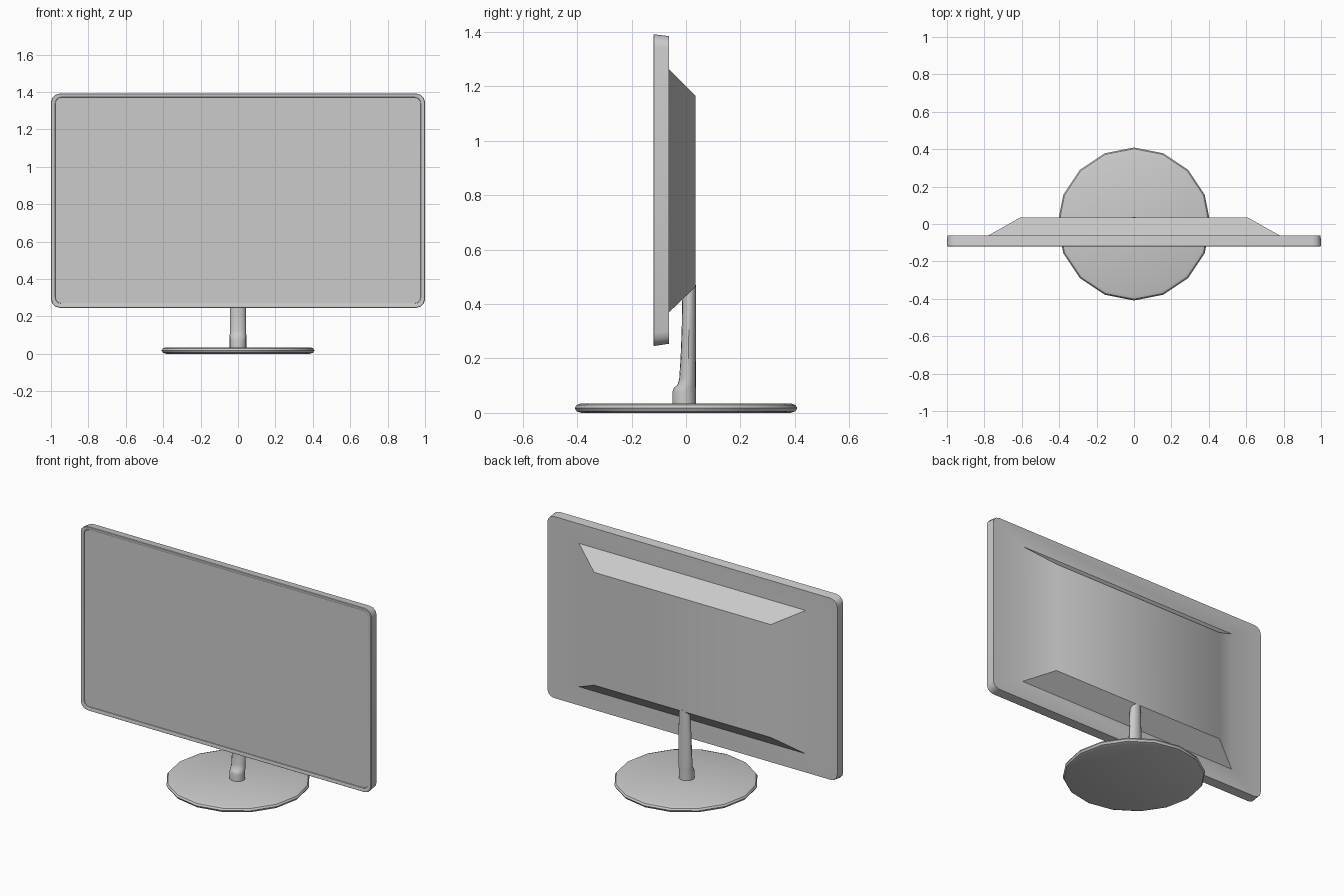
import bpy, bmesh, math

if "Cube" in bpy.data.objects:
    bpy.data.objects.remove(bpy.data.objects["Cube"])


def loft(name, rings, cap_start=True, cap_end=True):
    """Skin a list of equal-length point rings into one mesh object."""
    bm = bmesh.new()
    loops = [[bm.verts.new(p) for p in ring] for ring in rings]
    n = len(loops[0])
    for a, b in zip(loops, loops[1:]):
        for i in range(n):
            j = (i + 1) % n
            bm.faces.new((a[i], a[j], b[j], b[i]))
    if cap_start:
        bm.faces.new(loops[0][::-1])
    if cap_end:
        bm.faces.new(loops[-1])
    bmesh.ops.remove_doubles(bm, verts=bm.verts[:], dist=1e-5)
    bmesh.ops.recalc_face_normals(bm, faces=bm.faces[:])
    mesh = bpy.data.meshes.new(name)
    bm.to_mesh(mesh)
    bm.free()
    obj = bpy.data.objects.new(name, mesh)
    bpy.context.collection.objects.link(obj)
    bpy.ops.object.select_all(action='DESELECT')
    obj.select_set(True)
    bpy.context.view_layer.objects.active = obj
    bpy.ops.object.shade_smooth_by_angle(angle=math.radians(31))
    return obj


def rounded_rect(y, half_w, z0, z1, r, seg=3):
    """Upright rectangle at depth y; r = 0 stacks the corner points."""
    pts = []
    corners = ((half_w - r, z1 - r), (r - half_w, z1 - r),
               (r - half_w, z0 + r), (half_w - r, z0 + r))
    for q, (cx, cz) in enumerate(corners):
        for k in range(seg + 1):
            a = math.pi / 2 * (q + k / seg)
            pts.append((cx + r * math.cos(a), y, cz + r * math.sin(a)))
    return pts


def ellipse(z, y0, y1, half_w, n=16):
    """Horizontal ellipse spanning y0..y1."""
    return [(half_w * math.cos(2 * math.pi * i / n),
             (y0 + y1) / 2 + (y1 - y0) / 2 * math.sin(2 * math.pi * i / n), z)
            for i in range(n)]


# Casing: recessed bezel lip, front rim, tapered sides, raised back
loft("monitor_casing", [
    rounded_rect(-0.104, 0.974, 0.272, 1.368, 0.03),
    rounded_rect(-0.118, 0.978, 0.268, 1.372, 0.034),
    rounded_rect(-0.120, 0.982, 0.264, 1.376, 0.036),
    rounded_rect(-0.120, 0.997, 0.248, 1.389, 0.045),
    rounded_rect(-0.117, 1.000, 0.246, 1.391, 0.046),
    rounded_rect(-0.062, 0.998, 0.254, 1.384, 0.045),
    rounded_rect(-0.062, 0.780, 0.370, 1.262, 0.0),
    rounded_rect(0.035, 0.608, 0.463, 1.165, 0.0),
], cap_start=False)

# Screen panel sitting inside the bezel
loft("screen", [
    rounded_rect(-0.114, 0.976, 0.270, 1.370, 0.031),
    rounded_rect(-0.104, 0.975, 0.271, 1.369, 0.031),
])

# Stand neck with a stepped foot at the front
neck = [(0.030, -0.050, 0.045), (0.075, -0.050, 0.045), (0.090, -0.046, 0.045),
        (0.104, -0.031, 0.044), (0.125, -0.025, 0.044), (0.200, -0.020, 0.043),
        (0.300, -0.016, 0.041), (0.400, -0.014, 0.037), (0.470, -0.013, 0.033)]
loft("stand_neck", [ellipse(z, y0, 0.037, w) for z, y0, w in neck])

# Sixteen-sided foot disc with a rounded rim
rim = [(0.385, 0.0), (0.402, 0.006), (0.409, 0.018), (0.402, 0.029), (0.385, 0.035)]
loft("stand_base", [ellipse(z, -r, r, r) for r, z in rim])
